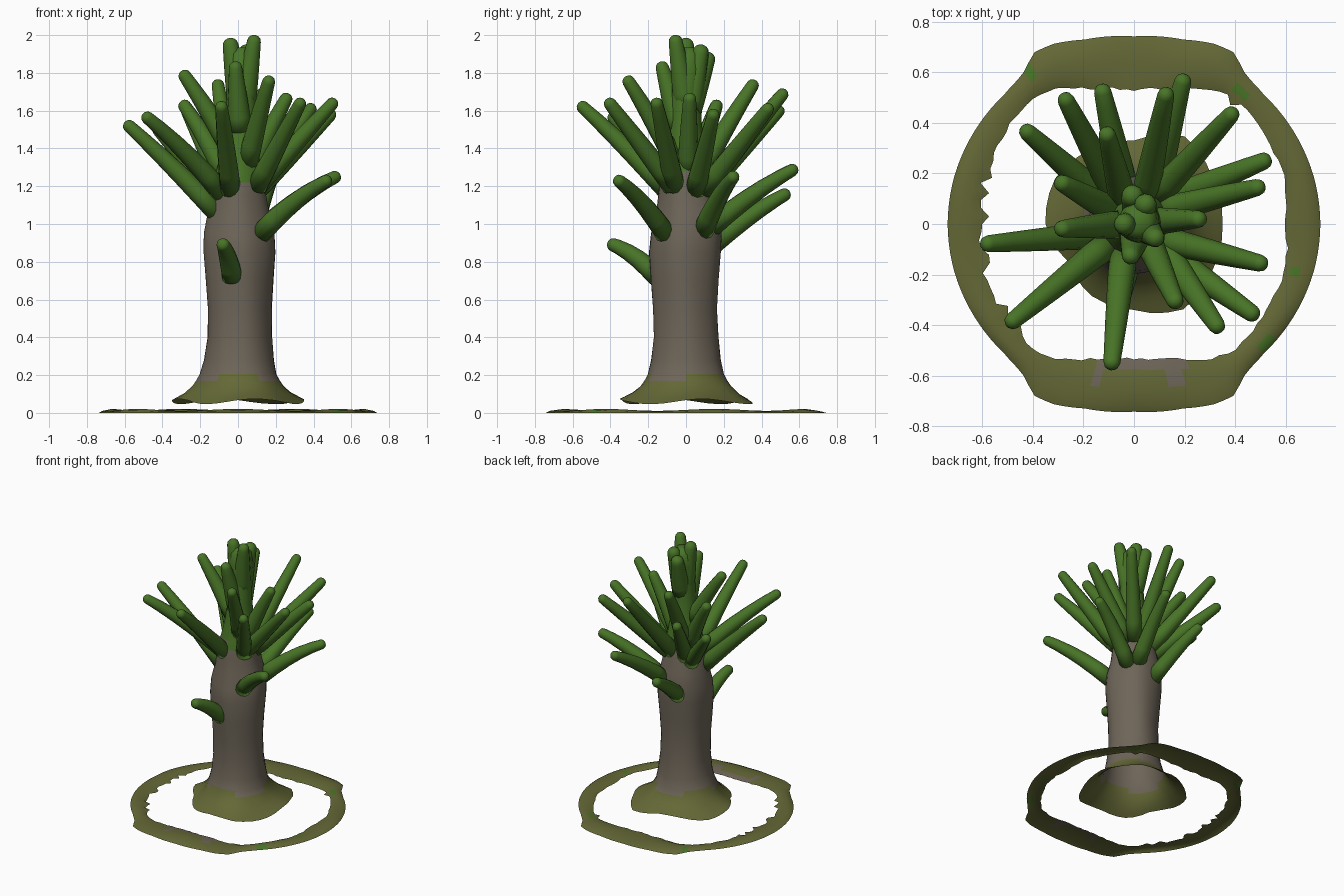
import bpy, bmesh, math, random
from mathutils import Vector

if "Cube" in bpy.data.objects:
    bpy.data.objects.remove(bpy.data.objects["Cube"])

random.seed(4)


def mat(name, rgb):
    m = bpy.data.materials.new(name)
    m.diffuse_color = (*rgb, 1)
    m.use_nodes = True
    m.node_tree.nodes["Principled BSDF"].inputs["Base Color"].default_value = m.diffuse_color
    return m


OLIVE = mat("moss olive", (0.127, 0.138, 0.036))
BROWN = mat("bark brown", (0.155, 0.130, 0.098))
GREEN = mat("leaf green", (0.065, 0.175, 0.020))


def sample(table, x):
    """Linear interpolation in a list of (x, value...) rows."""
    for a, b in zip(table, table[1:]):
        if x <= b[0]:
            t = (x - a[0]) / (b[0] - a[0])
            return [p + (q - p) * t for p, q in zip(a[1:], b[1:])]
    return list(table[-1][1:])


def loft(name, rings, mats, rule=None, cap_start=False, cap_end=False):
    """Skin closed rings of points; rule(face centre) gives the material slot."""
    bm = bmesh.new()
    rows = [[bm.verts.new(p) for p in ring] for ring in rings]
    n = len(rows[0])
    for a, b in zip(rows, rows[1:]):
        for i in range(n):
            j = (i + 1) % n
            bm.faces.new((a[i], a[j], b[j], b[i]))
    if cap_start:
        bm.faces.new(rows[0][::-1])
    if cap_end:
        bm.faces.new(rows[-1])
    for f in bm.faces:
        f.smooth = True
        if rule:
            f.material_index = rule(f.calc_center_median())
    me = bpy.data.meshes.new(name)
    bm.to_mesh(me)
    bm.free()
    for m in mats:
        me.materials.append(m)
    ob = bpy.data.objects.new(name, me)
    bpy.context.collection.objects.link(ob)
    return ob


def shoot(name, base, tip, r0=0.056, r1=0.032, lift=0.0, sides=12):
    """Tapered finger with a rounded end, bowed upward by lift."""
    a, b = Vector(base), Vector(tip)
    mid = (a + b) / 2 + Vector((0, 0, lift * 2))
    length = (b - a).length
    ts = [0, .2, .4, .6, .8, 1 - r1 / length]
    prof = [(t, r0 + (r1 - r0) * t ** 1.3) for t in ts]
    end_r = prof[-1][1]
    for ang in (30, 55, 75, 88):
        s = math.radians(ang)
        prof.append((ts[-1] + (1 - ts[-1]) * math.sin(s), end_r * math.cos(s)))
    rings = []
    for t, r in prof:
        c = a * (1 - t) ** 2 + mid * 2 * t * (1 - t) + b * t * t
        d = (mid - a) * (1 - t) + (b - mid) * t
        q = d.to_track_quat('Z', 'Y')
        rings.append([c + q @ Vector((r * math.cos(k * math.tau / sides),
                                      r * math.sin(k * math.tau / sides), 0))
                      for k in range(sides)])
    return loft(name, rings, [GREEN], cap_start=True, cap_end=True)


# Trunk: open lumpy skirt, bark column, green neck
SKIRT = [.35, .36, .40, .33, .34, .36, .35, .30, .33, .34, .39, .36, .35]
skirt = [(i * 30, r) for i, r in enumerate(SKIRT)]
# rows: z, radius, centre x, centre y, skirt influence
column = [(.06, .35, 0, 0, 1), (.075, .325, 0, 0, .95), (.10, .285, 0, 0, .8),
          (.14, .243, 0, 0, .5), (.17, .222, 0, 0, .35), (.205, .203, 0, 0, .2),
          (.28, .185, .005, 0, .08), (.4, .171, .007, 0, 0), (.55, .169, .007, -.005, 0),
          (.7, .179, .006, -.005, 0), (.85, .19, .006, -.003, 0), (.95, .187, .005, .005, 0),
          (1.05, .165, .003, .01, 0), (1.15, .147, .003, .002, 0), (1.22, .135, .005, 0, 0),
          (1.28, .122, .008, 0, 0), (1.4, .098, .012, 0, 0), (1.55, .082, .018, 0, 0),
          (1.7, .078, .02, 0, 0), (1.82, .08, .02, .01, 0), (1.90, .07, .02, .01, 0),
          (1.935, .04, .02, .01, 0)]
SEG = 36
rings = []
for z, r, cx, cy, w in column:
    ring = []
    for k in range(SEG):
        a = k * math.tau / SEG
        rr = r * (1 + w * (sample(skirt, math.degrees(a))[0] / .35 - 1))
        rr *= 1 + (.018 * math.sin(5 * a + 3 * z) if .3 < z < 1.4 else 0)
        dz = .014 * math.sin(4 * a + .6) * max(0, 1 - (z - .06) / .08)
        ring.append((cx + rr * math.cos(a), cy + rr * math.sin(a), z + dz))
    rings.append(ring)


def trunk_colour(c):
    a = math.atan2(c.y, c.x)
    if c.z < .19 + .02 * math.sin(3 * a):
        return 0
    return 1 if c.z < 1.24 + .05 * math.sin(3 * a + 1) else 2


loft("trunk", rings, [OLIVE, BROWN, GREEN], trunk_colour, cap_end=True)

# Crown lobes at the top of the neck
for i, (base, tip, r) in enumerate([
        ((.03, 0, 1.62), (.09, -.06, 2.0), .034),
        ((.01, 0, 1.62), (-.045, .0, 1.985), .038),
        ((.02, .02, 1.60), (-.01, .125, 1.91), .04),
        ((.02, .02, 1.60), (.05, .085, 1.95), .04),
        ((.01, -.03, 1.50), (-.015, -.135, 1.86), .032)]):
    shoot(f"crown_lobe_{i + 1}", base, tip, .065, r)

# Branches: base, tip, upward bow
BRANCHES = [
    ((-.10, -.04, 1.05), (-.60, -.08, 1.54), .01),
    ((-.08, -.06, 1.16), (-.50, -.40, 1.58), .02),
    ((-.04, -.10, 1.18), (-.09, -.57, 1.64), .01),
    ((.10, -.07, 1.20), (.34, -.42, 1.66), .0),
    ((.12, -.11, .95), (.49, -.37, 1.24), .025),
    ((.10, -.06, 1.20), (.52, -.16, 1.66), .0),
    ((.10, .05, 1.18), (.51, .15, 1.60), .0),
    ((.12, .09, .96), (.54, .26, 1.26), .03),
    ((.08, .10, 1.18), (.40, .45, 1.63), .0),
    ((.08, .13, .98), (.20, .59, 1.30), .02),
    ((.04, .09, 1.18), (.13, .53, 1.71), .0),
    ((-.04, .15, .90), (-.13, .55, 1.17), .015),
    ((-.06, .09, 1.17), (-.28, .51, 1.62), .0),
    ((-.10, .08, 1.14), (-.44, .38, 1.52), .0),
    ((-.06, .04, 1.25), (-.30, .17, 1.65), .015),
    ((-.04, 0, 1.40), (-.30, -.02, 1.81), .01),
    ((-.04, .08, 1.28), (-.11, .37, 1.76), .01),
    ((.05, -.05, 1.32), (.17, -.32, 1.78), .01),
    ((.06, .01, 1.27), (.27, .02, 1.69), .01),
    ((-.03, -.15, .72), (-.085, -.415, .90), .025)]
for i, (base, tip, lift) in enumerate(BRANCHES):
    shoot(f"branch_{i + 1}", base, tip, lift=lift)

# Ground ring: thin mossy band with a ragged inner edge
quarter = [(0, .737, .60), (15, .735, .62), (30, .73, .622), (45, .725, .635),
           (53, .735, .635), (60, .785, .615), (66, .78, .585), (75, .755, .55), (90, .742, .53)]
N = 120
band = [[] for _ in range(5)]
for k in range(N):
    deg = k * 360 / N
    fold = deg % 180
    out, inn = sample(quarter, min(fold, 180 - fold))
    ragged = random.choice((0, 0, 0, .008, -.012, -.03)) if 30 < fold < 60 or 150 < deg < 230 \
        else random.uniform(-.006, .006)
    a = math.radians(deg)
    h = .016 + .005 * math.sin(7 * a)
    for row, t, z in zip(band, (0, .12, .45, .8, 1), (0, .55 * h, h, .8 * h, .004)):
        r = out + (inn - out) * t + (ragged if t == 1 else 0)
        row.append((r * math.cos(a), r * math.sin(a), z))


def ring_colour(c):
    if -.15 < c.x < .21 and -.61 < c.y < 0:
        return 1
    spots = ((.42, .52), (.64, -.19), (-.40, .60), (.52, -.47))
    return 2 if any(math.hypot(c.x - x, c.y - y) < .028 for x, y in spots) else 0


loft("ground_ring", band, [OLIVE, BROWN, GREEN], ring_colour)
